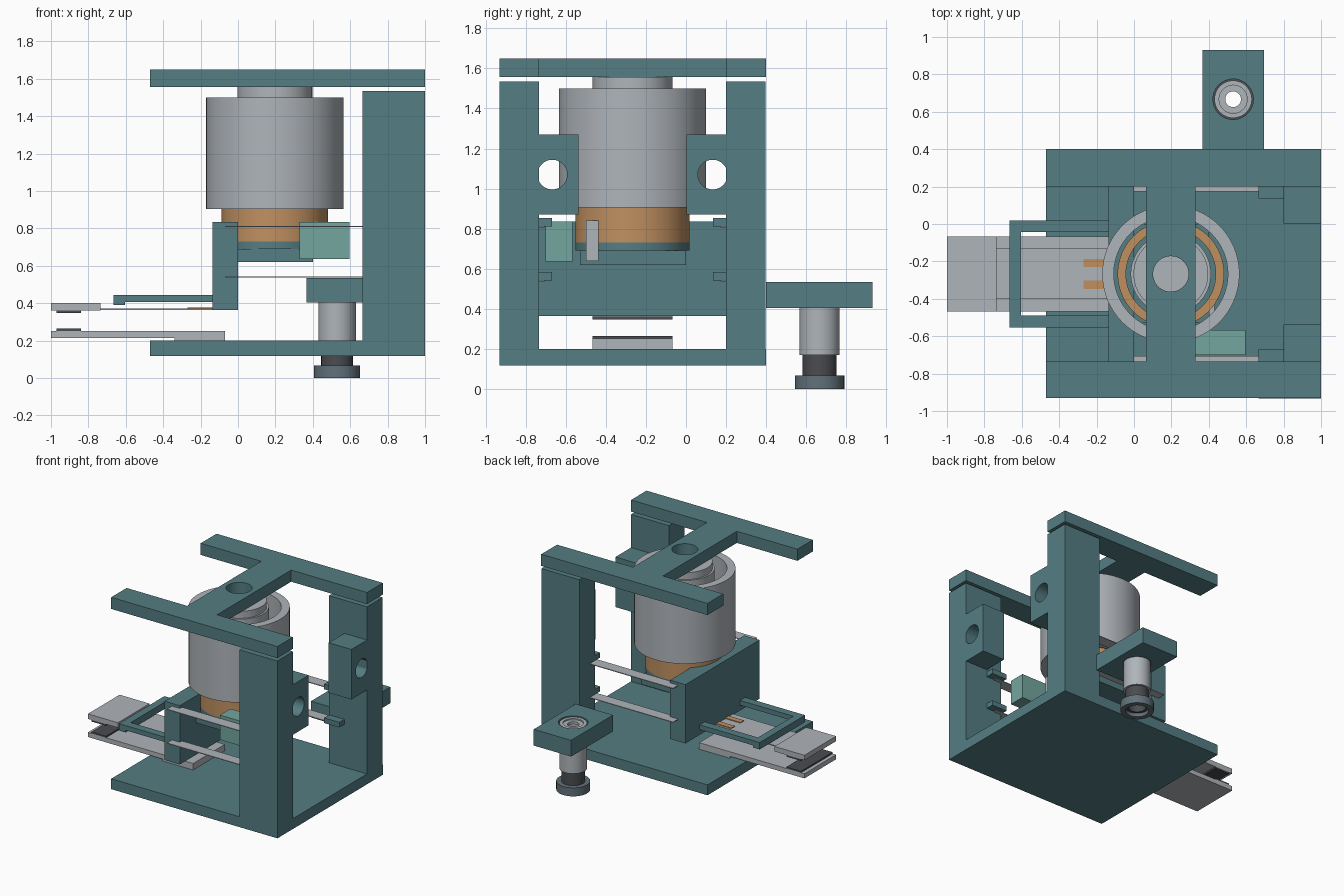
import bpy, bmesh, math

if "Cube" in bpy.data.objects:
    bpy.data.objects.remove(bpy.data.objects["Cube"])


def material(name, rgb):
    m = bpy.data.materials.new(name)
    m.use_nodes = True
    m.diffuse_color = (*rgb, 1)
    m.node_tree.nodes["Principled BSDF"].inputs["Base Color"].default_value = (*rgb, 1)
    return m


TEAL = material("teal frame", (0.09, 0.205, 0.225))
GREY = material("light metal", (0.43, 0.46, 0.49))
COPPER = material("copper", (0.53, 0.28, 0.12))
MINT = material("mint green", (0.17, 0.38, 0.34))
DARK = material("charcoal", (0.07, 0.072, 0.08))
SLATE = material("slate", (0.12, 0.165, 0.195))


def finish(name, bm, mat):
    bmesh.ops.recalc_face_normals(bm, faces=bm.faces)
    me = bpy.data.meshes.new(name)
    bm.to_mesh(me)
    bm.free()
    me.materials.append(mat)
    ob = bpy.data.objects.new(name, me)
    bpy.context.collection.objects.link(ob)
    return ob


def box(name, x, y, z, mat):
    """Box from (min, max) pairs."""
    bm = bmesh.new()
    bmesh.ops.create_cube(bm, size=1)
    for v in bm.verts:
        v.co = [r[0] if c < 0 else r[1] for c, r in zip(v.co, (x, y, z))]
    return finish(name, bm, mat)


def prism(name, points, z0, z1, mat):
    """Vertical extrusion of an xy outline."""
    bm = bmesh.new()
    face = bm.faces.new([bm.verts.new((x, y, z0)) for x, y in points])
    top = bmesh.ops.extrude_face_region(bm, geom=[face])["geom"]
    for v in top:
        if isinstance(v, bmesh.types.BMVert):
            v.co.z = z1
    return finish(name, bm, mat)


def tube(name, centre, outer, inner, z0, z1, mat, n=64):
    """Upright cylinder, hollow when inner is above zero."""
    bm = bmesh.new()
    pts = [(inner, z0), (outer, z0), (outer, z1), (inner, z1)]
    vs = [bm.verts.new((centre[0] + r, centre[1], z)) for r, z in pts]
    edges = [bm.edges.new((vs[i], vs[i + 1])) for i in range(3)]
    if inner:
        edges.append(bm.edges.new((vs[3], vs[0])))
    bmesh.ops.spin(bm, geom=vs + edges, cent=(*centre, 0), axis=(0, 0, 1),
                   angle=2 * math.pi, steps=n, use_merge=True)
    bmesh.ops.remove_doubles(bm, verts=bm.verts, dist=1e-5)
    ob = finish(name, bm, mat)
    bpy.ops.object.select_all(action="DESELECT")
    ob.select_set(True)
    bpy.context.view_layer.objects.active = ob
    bpy.ops.object.shade_smooth_by_angle(angle=math.radians(30))
    return ob


def drill(ob, loc, radius, axis):
    """Cut a round hole through a part along x or z."""
    rot = (0, math.pi / 2, 0) if axis == "x" else (0, 0, 0)
    bpy.ops.mesh.primitive_cylinder_add(vertices=48, radius=radius, depth=1,
                                        location=loc, rotation=rot)
    cutter = bpy.context.object
    mod = ob.modifiers.new("hole", "BOOLEAN")
    mod.operation, mod.solver, mod.object = "DIFFERENCE", "EXACT", cutter
    bpy.context.view_layer.update()
    bpy.context.view_layer.objects.active = ob
    bpy.ops.object.modifier_apply(modifier=mod.name)
    bpy.data.objects.remove(cutter)


MID = -0.267  # the mechanism mirrors about this y


def pair(inner, outer):
    """The two mirrored y ranges at these distances from the mid plane."""
    return (("front", (MID - outer, MID - inner)), ("back", (MID + inner, MID + outer)))


# Frame: base, columns, drilled ears, spring clips and leaf springs
box("base", (-0.47, 1), (-0.93, 0.4), (0.117, 0.2), TEAL)
for side, y in pair(0.467, 0.665):
    box(side + "_column", (0.665, 1), y, (0.2, 1.535), TEAL)
for side, y in pair(0.27, 0.467):
    ear = box(side + "_ear", (0.8, 1), y, (0.87, 1.27), TEAL)
    drill(ear, (0.9, MID + (0.4 if side == "back" else -0.4), 1.07), 0.074, "x")
for level, z in (("lower", 0.54), ("upper", 0.81)):
    for side, y in pair(0.403, 0.467):
        box(f"{level}_{side}_clip", (0.665, 0.8), y, (z + 0.002, z + 0.043), TEAL)
    for side, y in pair(0.44, 0.53):
        box(f"{level}_{side}_leaf_spring", (-0.07, 0.73), y, (z - 0.003, z + 0.003), GREY)

# H-shaped top plate
c = (0.197, MID)
a, b, lo, hi = -0.735, 0.2, 0.065, 0.33
top = prism("top_plate", [(-0.47, -0.93), (1, -0.93), (1, a), (hi, a), (hi, b), (1, b),
                          (1, 0.4), (-0.47, 0.4), (-0.47, b), (lo, b), (lo, a), (-0.47, a)],
            1.557, 1.65, TEAL)
drill(top, (*c, 1.6), 0.095, "z")

# Magnet, core, coil and its holder
tube("magnet_shell", c, 0.367, 0.305, 0.905, 1.5, GREY)
tube("magnet_core", c, 0.215, 0, 0.905, 1.5, GREY)
tube("core_neck", c, 0.2, 0, 1.5, 1.556, GREY)
tube("coil", c, 0.285, 0.24, 0.73, 1.2, COPPER)
tube("coil_holder", c, 0.285, 0, 0.69, 0.73, TEAL)
box("holder_bracket", (-0.01, 0.4), (-0.53, 0), (0.62, 0.69), TEAL)

# Moving plate with fork
box("moving_plate", (-0.135, 0), (-0.735, 0.2), (0.365, 0.835), TEAL)
for side, y in pair(0.223, 0.287):
    box(side + "_fork_arm", (-0.605, -0.135), y, (0.407, 0.445), TEAL)
box("fork_crossbar", (-0.665, -0.605), (MID - 0.287, MID + 0.287), (0.39, 0.445), TEAL)

# Fingers, pads and contacts
wide = (MID - 0.2, MID + 0.2)
box("lower_finger", (-1, -0.07), wide, (0.215, 0.252), GREY)
box("lower_finger_mount", (-0.34, -0.07), wide, (0.2, 0.215), GREY)
box("upper_finger", (-1, -0.735), wide, (0.36, 0.4), GREY)
box("upper_finger_strip", (-0.735, -0.07), (MID - 0.135, MID + 0.135), (0.364, 0.371), GREY)
box("lower_pad", (-0.97, -0.84), wide, (0.252, 0.264), DARK)
box("upper_pad", (-0.97, -0.84), wide, (0.347, 0.36), DARK)
for side, y in pair(0.036, 0.08):
    box(side + "_contact", (-0.27, -0.135), y, (0.371, 0.377), COPPER)

# Sensor block and flag
box("sensor_block", (0.33, 0.597), (-0.7, -0.567), (0.637, 0.835), MINT)
box("sensor_flag", (0.4, 0.43), (-0.5, -0.437), (0.64, 0.84), GREY)

# Side arm with adjusting screw
s = (0.53, 0.667)
arm = box("side_arm", (0.365, 0.695), (0.4, 0.93), (0.405, 0.535), TEAL)
drill(arm, (*s, 0.47), 0.108, "z")
tube("screw_sleeve", s, 0.1, 0.075, 0.17, 0.53, GREY)
tube("sleeve_collar", s, 0.108, 0.1, 0.405, 0.52, DARK)
tube("sleeve_cap", s, 0.075, 0.042, 0.5, 0.52, GREY)
tube("screw", s, 0.085, 0.065, 0.03, 0.17, DARK)
tube("screw_knob", s, 0.123, 0.085, 0, 0.068, SLATE)
